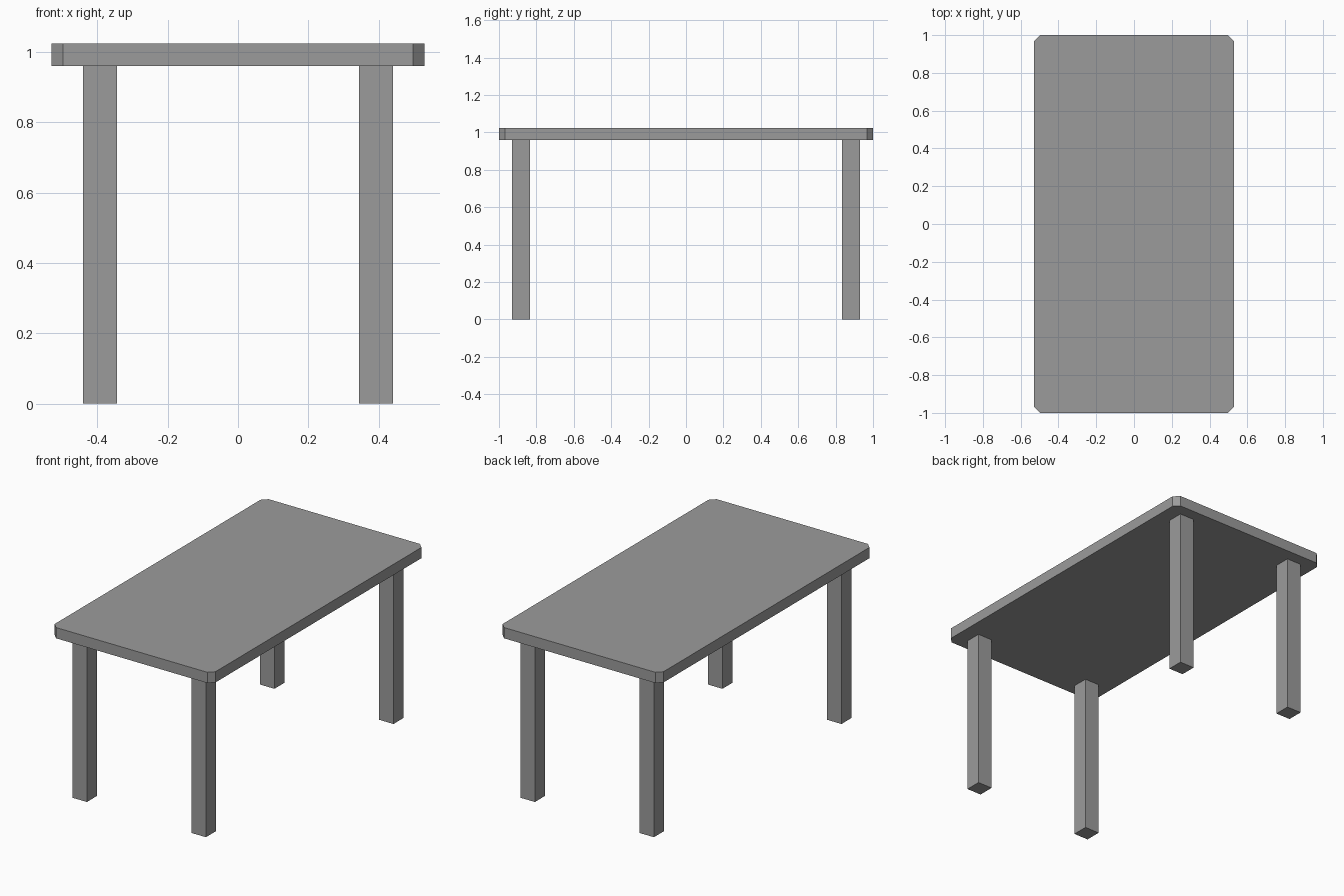
import bpy
import bmesh

cube = bpy.data.objects.get("Cube")
if cube:
    bpy.data.objects.remove(cube, do_unlink=True)

# Single plain grey
GREY = (0.33, 0.33, 0.33, 1.0)
grey = bpy.data.materials.new("plain_grey")
grey.use_nodes = True
grey.diffuse_color = GREY
grey.node_tree.nodes["Principled BSDF"].inputs["Base Color"].default_value = GREY


def box(name, center, size, corner_cut=0.0):
    """Box whose vertical edges can be cut flat."""
    bm = bmesh.new()
    bmesh.ops.create_cube(bm, size=1.0)
    bmesh.ops.scale(bm, vec=size, verts=bm.verts)
    if corner_cut:
        upright = [e for e in bm.edges
                   if abs(e.verts[0].co.z - e.verts[1].co.z) > size[2] / 2]
        bmesh.ops.bevel(bm, geom=upright, offset=corner_cut, segments=1,
                        affect='EDGES')
    mesh = bpy.data.meshes.new(name)
    bm.to_mesh(mesh)
    bm.free()
    mesh.materials.append(grey)
    obj = bpy.data.objects.new(name, mesh)
    obj.location = center
    bpy.context.collection.objects.link(obj)
    return obj


# Table top with clipped corners
LEG_HEIGHT = 0.96
THICKNESS = 0.064
box("table_top", (0, 0, LEG_HEIGHT + THICKNESS / 2),
    (1.06, 2.0, THICKNESS), corner_cut=0.032)

# Four square legs
for side, sx in (("left", 1), ("right", -1)):
    for end, sy in (("front", -1), ("back", 1)):
        box(f"{end}_{side}_leg", (sx * 0.392, sy * 0.882, LEG_HEIGHT / 2),
            (0.096, 0.096, LEG_HEIGHT))
